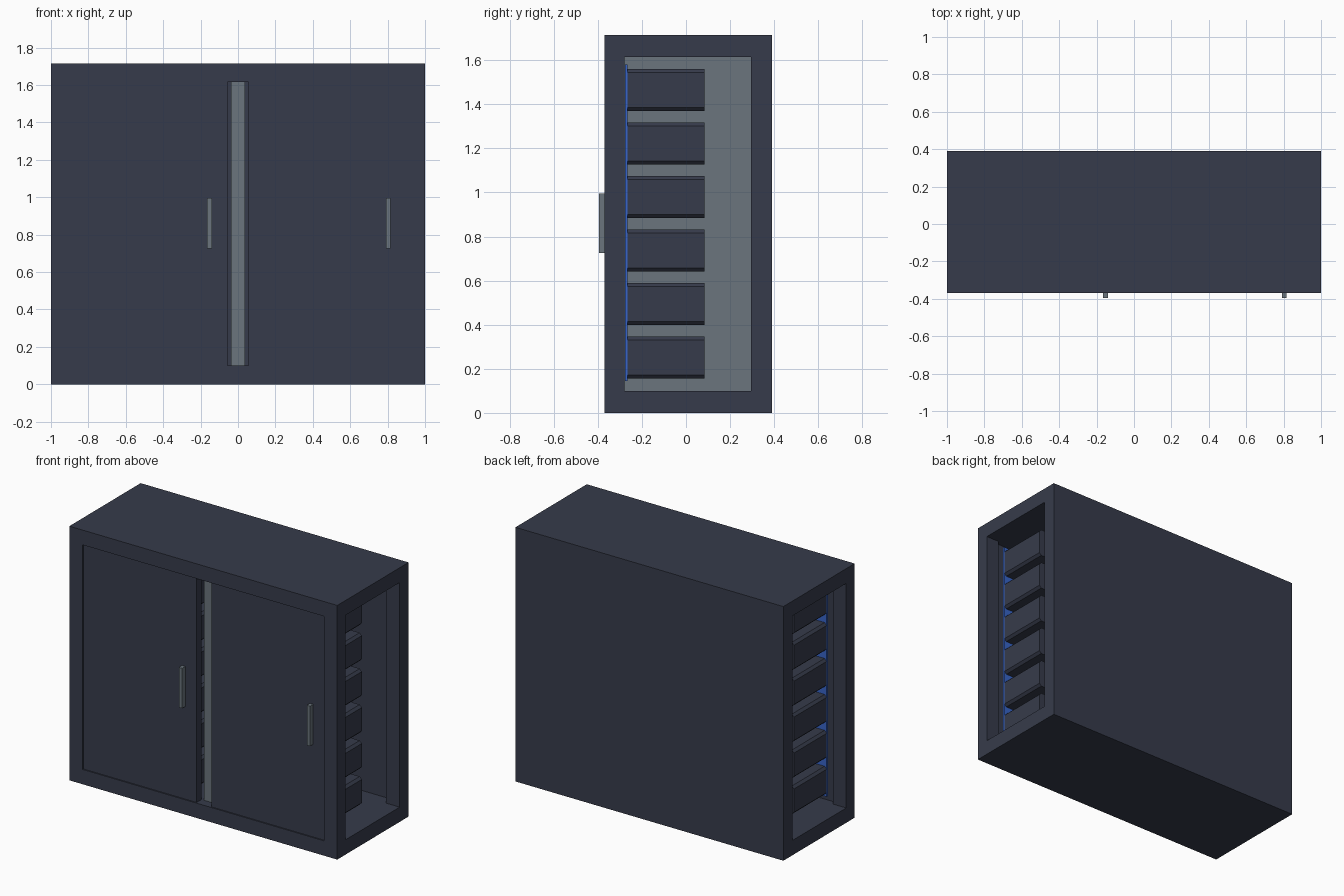
import bpy
import bmesh

cube = bpy.data.objects.get("Cube")
if cube:
    bpy.data.objects.remove(cube, do_unlink=True)


def material(name, rgb):
    m = bpy.data.materials.new(name)
    m.use_nodes = True
    m.diffuse_color = (*rgb, 1)
    m.node_tree.nodes["Principled BSDF"].inputs["Base Color"].default_value = (*rgb, 1)
    return m


DARK = material("dark slate", (0.037, 0.044, 0.07))
GREY = material("metal grey", (0.145, 0.178, 0.205))
BLUE = material("bright blue", (0.04, 0.13, 0.58))


def box(name, x, y, z, mat, chamfer=0):
    """Box from (min, max) pairs; chamfer cuts the long edges along y."""
    bm = bmesh.new()
    bmesh.ops.create_cube(bm, size=1)
    for v in bm.verts:
        v.co = [r[0] if c < 0 else r[1] for c, r in zip(v.co, (x, y, z))]
    if chamfer:
        edges = [e for e in bm.edges
                 if abs(e.verts[0].co.y - e.verts[1].co.y) > 1e-4]
        bmesh.ops.bevel(bm, geom=edges, offset=chamfer, segments=1, affect='EDGES')
    me = bpy.data.meshes.new(name)
    bm.to_mesh(me)
    bm.free()
    me.materials.append(mat)
    ob = bpy.data.objects.new(name, me)
    bpy.context.collection.objects.link(ob)
    return ob


FRONT, BACK, TOP = -0.37, 0.39, 1.715
WALL = 0.1
LOW, HIGH = WALL, TOP - WALL
DOOR_BACK, BACK_IN = -0.31, 0.36


def cut(target, name, x, y, z):
    """Cut a box-shaped opening and bake the result."""
    cutter = box(name, x, y, z, DARK)
    cutter.hide_render = True
    mod = target.modifiers.new(name, 'BOOLEAN')
    mod.object = cutter
    mod.solver = 'EXACT'
    bpy.context.view_layer.update()
    dep = bpy.context.evaluated_depsgraph_get()
    mesh = bpy.data.meshes.new_from_object(target.evaluated_get(dep))
    target.modifiers.clear()
    target.data = mesh
    bpy.data.objects.remove(cutter, do_unlink=True)


# Cabinet shell: open front, window through both sides
shell = box("cabinet_shell", (-1, 1), (FRONT, BACK), (0, TOP), DARK)
cut(shell, "front_opening", (-1 + WALL, 1 - WALL), (FRONT - 0.1, BACK_IN), (LOW, HIGH))
cut(shell, "side_opening", (-1.1, 1.1), (-0.28, 0.295), (LOW, HIGH))

# Central divider
box("divider", (-0.038, 0.038), (DOOR_BACK, BACK_IN), (LOW, HIGH), GREY)

# Doors, each with a bar handle on its left side
for side, x0, x1 in (("right", -0.9, -0.055), ("left", 0.055, 0.9)):
    box(side + "_door", (x0, x1), (FRONT + 0.008, DOOR_BACK), (LOW, HIGH), DARK)
    box(side + "_handle", (x1 - 0.11, x1 - 0.085), (-0.395, FRONT + 0.008),
        (0.725, 0.995), GREY)

# Equipment stacks on both sides of the divider
for side, x in (("right", (-0.865, -0.1)), ("left", (0.1, 0.865))):
    box(side + "_rack_panel", x, (-0.277, -0.265), (0.145, 1.58), BLUE)
    for i in range(6):
        z = 0.157 + i * 0.2425
        box(f"{side}_rack_unit_{i + 1}", x, (-0.265, 0.085), (z, z + 0.19),
            DARK, chamfer=0.016)
